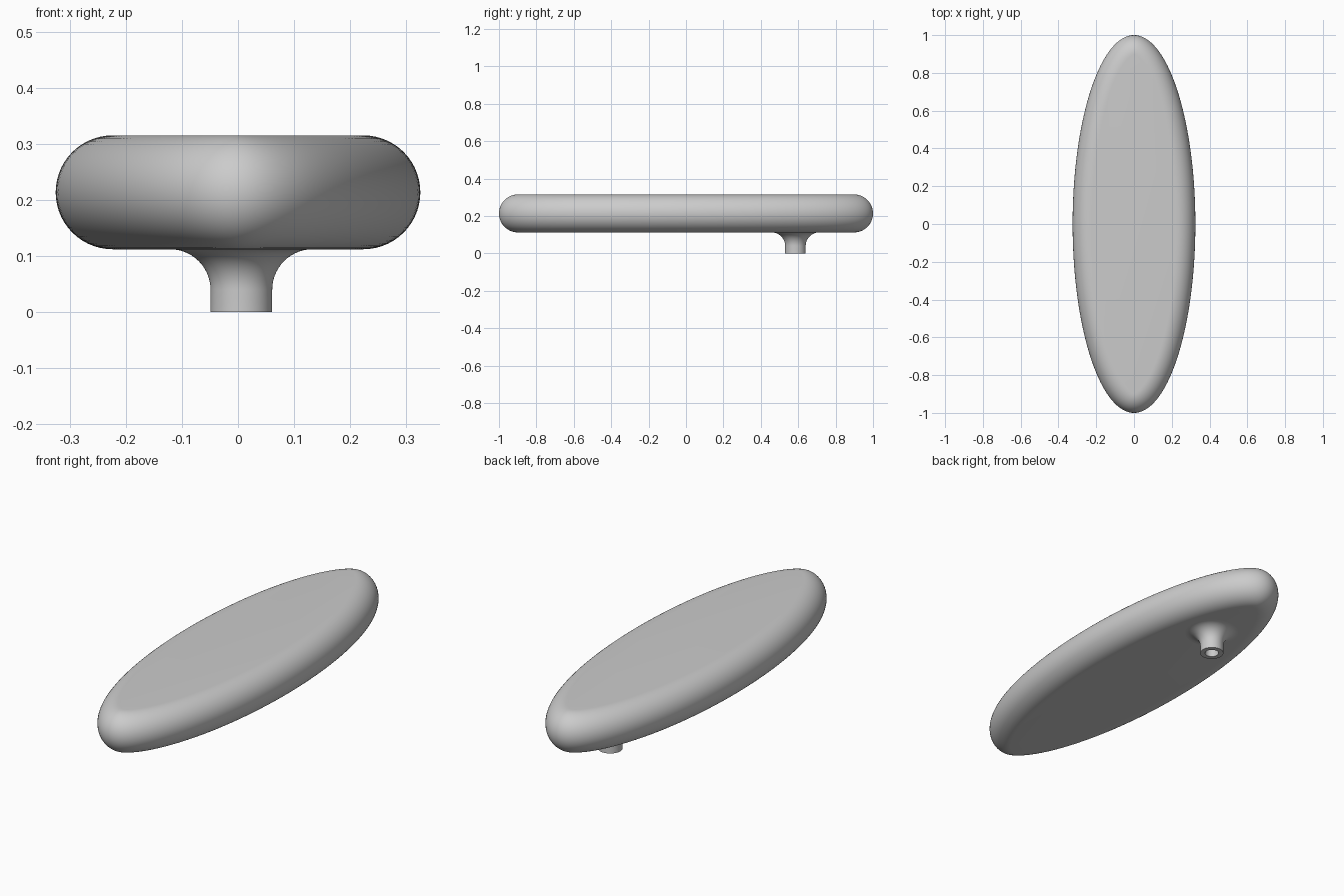
import bpy, bmesh, math

if "Cube" in bpy.data.objects:
    bpy.data.objects.remove(bpy.data.objects["Cube"])

grey = bpy.data.materials.new("plain grey")
grey.diffuse_color = (0.6, 0.6, 0.6, 1)
grey.use_nodes = True
grey.node_tree.nodes["Principled BSDF"].inputs["Base Color"].default_value = grey.diffuse_color


def build(name, rings, cap_start, cap_end):
    """Skin a list of equal-length point loops into a mesh object."""
    bm = bmesh.new()
    loops = [[bm.verts.new(p) for p in ring] for ring in rings]
    n = len(loops[0])
    for a, b in zip(loops, loops[1:]):
        for i in range(n):
            j = (i + 1) % n
            bm.faces.new((a[i], a[j], b[j], b[i]))
    if cap_start:
        bm.faces.new(loops[0][::-1])
    if cap_end:
        bm.faces.new(loops[-1])
    bmesh.ops.recalc_face_normals(bm, faces=bm.faces)
    me = bpy.data.meshes.new(name)
    bm.to_mesh(me)
    bm.free()
    me.materials.append(grey)
    ob = bpy.data.objects.new(name, me)
    bpy.context.collection.objects.link(ob)
    bpy.ops.object.select_all(action='DESELECT')
    ob.select_set(True)
    bpy.context.view_layer.objects.active = ob
    bpy.ops.object.shade_smooth_by_angle(angle=math.radians(35))
    return ob


# Elliptical plate with a fully rounded edge (ellipse offset inwards)
A, B = 0.325, 1.0
Z0, Z1 = 0.112, 0.315
R, ZC = (Z1 - Z0) / 2, (Z0 + Z1) / 2
SEG, STEPS = 192, 28


def plate_ring(t):
    inset = R * (1 - math.cos(t))
    ring = []
    for i in range(SEG):
        u = 2 * math.pi * i / SEG
        nx, ny = B * math.cos(u), A * math.sin(u)
        k = inset / math.hypot(nx, ny)
        ring.append((A * math.cos(u) - nx * k, B * math.sin(u) - ny * k,
                     ZC + R * math.sin(t)))
    return ring


build("handle_plate",
      [plate_ring(-math.pi / 2 + math.pi * s / STEPS) for s in range(STEPS + 1)],
      True, True)

# Hollow stem: bore, bottom rim, straight wall, flare into the plate
CX, CY = 0.006, 0.585
RS, BORE, F = 0.055, 0.032, 0.072
profile = [(BORE, 0.11), (BORE, 0.0), (RS, 0.0)]
for s in range(15):
    a = math.pi / 2 * s / 14
    profile.append((RS + F * (1 - math.cos(a)), Z0 - F + F * math.sin(a)))


def stem_ring(r, z):
    return [(CX + r * math.cos(2 * math.pi * i / 64),
             CY + r * math.sin(2 * math.pi * i / 64), z) for i in range(64)]


build("stem", [stem_ring(r, z) for r, z in profile], True, False)
